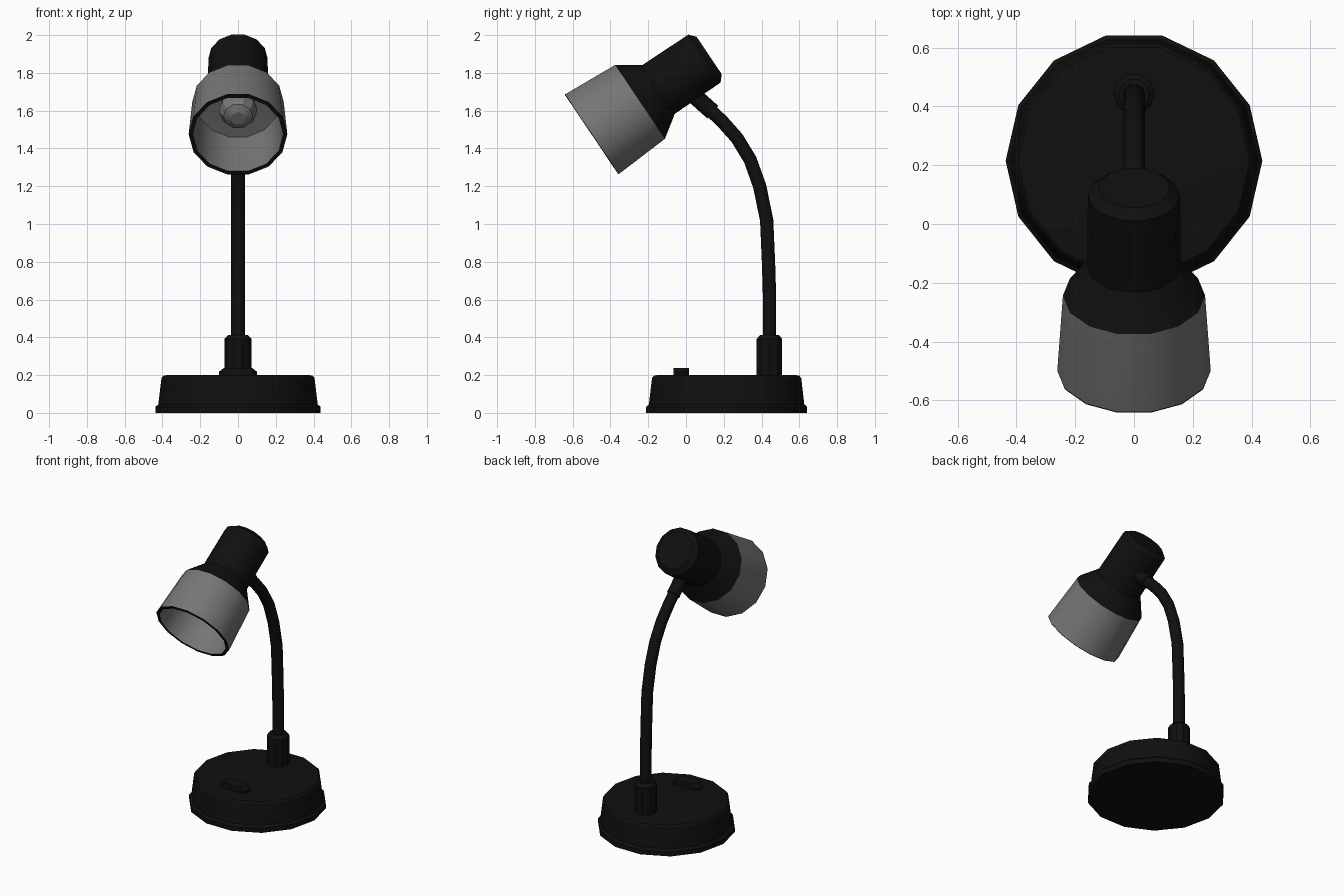
import bpy, bmesh, math
from mathutils import Vector, Matrix

if "Cube" in bpy.data.objects:
    bpy.data.objects.remove(bpy.data.objects["Cube"])


def material(name, v):
    m = bpy.data.materials.new(name)
    m.diffuse_color = (v, v, v, 1)
    m.use_nodes = True
    m.node_tree.nodes["Principled BSDF"].inputs["Base Color"].default_value = m.diffuse_color
    return m


BLACK = material("black plastic", 0.005)
GREY = material("grey shade", 0.18)


def rings_to_object(name, rings, mats, ring_mat=None, caps=(True, True), angle=30):
    """Bridge successive rings of points; ring_mat gives the material of each band."""
    bm = bmesh.new()
    loops = [[bm.verts.new(p) for p in r] for r in rings]
    n = len(loops[0])
    for k in range(len(loops) - 1):
        for i in range(n):
            j = (i + 1) % n
            f = bm.faces.new((loops[k][i], loops[k][j], loops[k + 1][j], loops[k + 1][i]))
            f.material_index = ring_mat[k] if ring_mat else 0
    if caps[0]:
        bm.faces.new(loops[0][::-1]).material_index = ring_mat[0] if ring_mat else 0
    if caps[1]:
        bm.faces.new(loops[-1]).material_index = ring_mat[-1] if ring_mat else 0
    bmesh.ops.recalc_face_normals(bm, faces=bm.faces)
    me = bpy.data.meshes.new(name)
    bm.to_mesh(me)
    bm.free()
    for m in mats:
        me.materials.append(m)
    ob = bpy.data.objects.new(name, me)
    bpy.context.collection.objects.link(ob)
    bpy.ops.object.select_all(action='DESELECT')
    ob.select_set(True)
    bpy.context.view_layer.objects.active = ob
    bpy.ops.object.shade_smooth_by_angle(angle=math.radians(angle))
    return ob


def lathe(name, profile, sides, matrix, mats=(BLACK,), ring_mat=None, start=0.0):
    """Turned part from (radius, height) points."""
    rings = [[matrix @ Vector((r * math.cos(a), r * math.sin(a), h))
              for a in (start + math.tau * i / sides for i in range(sides))]
             for r, h in profile]
    return rings_to_object(name, rings, mats, ring_mat)


def tube(name, path, radius, sides):
    """Round tube along (y, z) points in the x = 0 plane."""
    pts = [Vector((0, y, z)) for y, z in path]
    rings = []
    for i, p in enumerate(pts):
        t = (pts[min(i + 1, len(pts) - 1)] - pts[max(i - 1, 0)]).normalized()
        n = Vector((1, 0, 0)).cross(t)
        rings.append([p + radius * (math.cos(a) * Vector((1, 0, 0)) + math.sin(a) * n)
                      for a in (math.tau * k / sides for k in range(sides))])
    return rings_to_object(name, rings, (BLACK,), angle=50)


# Base
lathe("base", [(0.437, 0), (0.437, 0.032), (0.422, 0.045), (0.405, 0.185),
               (0.395, 0.197), (0.375, 0.2)], 14, Matrix.Translation((0, 0.215, 0)))

# Socket holding the arm
lathe("arm_socket", [(0.071, 0.19), (0.071, 0.392), (0.052, 0.412)], 10,
      Matrix.Translation((0, 0.442, 0)))

# Bent arm and collar under the head
tube("arm", [(0.442, 0.38), (0.442, 0.62), (0.437, 0.79), (0.427, 1.02), (0.39, 1.2),
             (0.34, 1.34), (0.27, 1.455), (0.19, 1.545), (0.12, 1.61), (0.03, 1.69)], 0.037, 10)
tube("arm_collar", [(0.142, 1.592), (0.03, 1.692)], 0.044, 8)

# Switch: elongated bar with tapered ends
outline = [(1, 0.45), (0.8, 1), (-0.8, 1), (-1, 0.45), (-1, -0.45), (-0.8, -1), (0.8, -1), (1, -0.45)]
rings_to_object("switch", [[Vector((x * sx, -0.025 + y * 0.04, z)) for x, y in outline]
                           for sx, z in ((0.1, 0.19), (0.1, 0.218), (0.075, 0.238))], (BLACK,))

# Tilted head frame, origin at the centre of the shade's open rim
HEAD = Matrix.Translation((0, -0.50, 1.474)) @ Matrix.Rotation(-math.radians(56.1), 4, 'X')

# Lamp housing: cone and cylinder
lathe("housing", [(0.238, 0.309), (0.242, 0.309), (0.159, 0.427), (0.157, 0.72),
                  (0.122, 0.75)], 14, HEAD)

# Shade: grey outside, black rim, grey inside
shade = [(0.242, 0.309), (0.261, 0.004), (0.261, 0.0), (0.24, 0.0), (0.222, 0.3), (0.14, 0.305)]
lathe("shade", shade, 14, HEAD, (GREY, BLACK), [0, 1, 1, 0, 0])

# Bulb
lathe("bulb", [(0.04, 0.15), (0.078, 0.172), (0.1, 0.215), (0.1, 0.25), (0.075, 0.303)], 10, HEAD, (GREY,),
      start=math.pi / 10 * 2)
